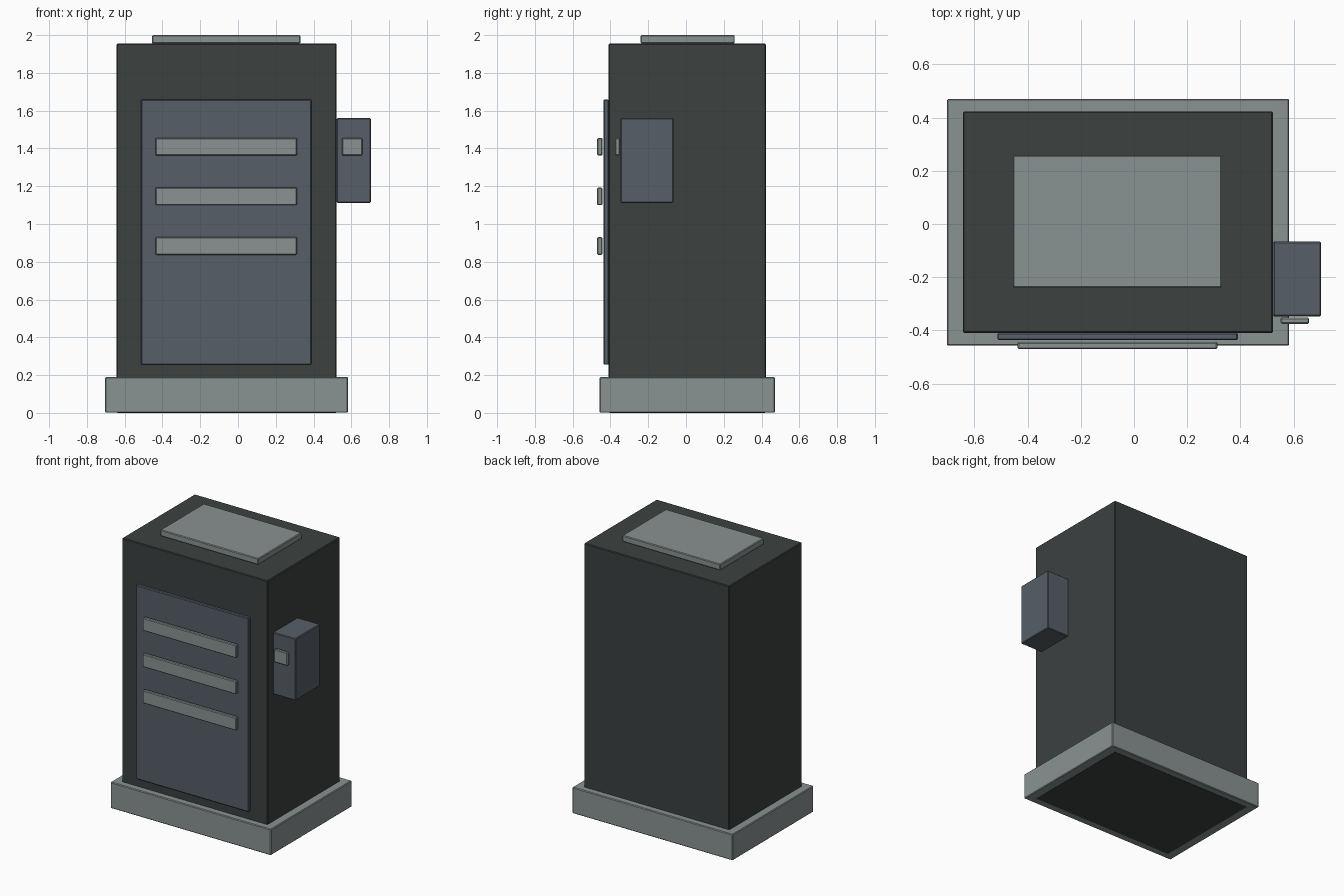
import bpy, bmesh

if "Cube" in bpy.data.objects:
    bpy.data.objects.remove(bpy.data.objects["Cube"])


def material(name, rgb):
    m = bpy.data.materials.new(name)
    lin = [((c / 255 + 0.055) / 1.055) ** 2.4 for c in rgb]
    m.diffuse_color = (*lin, 1)
    m.use_nodes = True
    m.node_tree.nodes["Principled BSDF"].inputs["Base Color"].default_value = m.diffuse_color
    return m


light = material("light grey", (138, 146, 146))
dark = material("charcoal", (60, 65, 64))
blue = material("slate blue", (86, 95, 104))


def box(name, x, y, z, mat, bevel=0.005):
    """Box from axis ranges with slightly softened edges."""
    bm = bmesh.new()
    bmesh.ops.create_cube(bm, size=1)
    for v in bm.verts:
        v.co = [r[0] if c < 0 else r[1] for r, c in zip((x, y, z), v.co)]
    me = bpy.data.meshes.new(name)
    bm.to_mesh(me)
    bm.free()
    me.materials.append(mat)
    ob = bpy.data.objects.new(name, me)
    bpy.context.collection.objects.link(ob)
    b = ob.modifiers.new("edge bevel", "BEVEL")
    b.width = bevel
    b.segments = 1
    return ob


# Plinth and main cabinet (the cabinet runs down through the plinth)
box("plinth", (-0.703, 0.583), (-0.457, 0.47), (0.001, 0.19), light)
box("cabinet_body", (-0.643, 0.522), (-0.409, 0.423), (0, 1.955), dark)
box("top_plate", (-0.455, 0.33), (-0.24, 0.258), (1.955, 2.0), light)

# Front door with three vent slats
box("front_door", (-0.513, 0.39), (-0.436, -0.409), (0.255, 1.66), blue)
for i in range(3):
    zc = 1.409 - 0.2625 * i
    box(f"vent_slat_{i + 1}", (-0.437, 0.313), (-0.47, -0.443),
        (zc - 0.047, zc + 0.047), light)

# Side control box with indicator plate
box("control_box", (0.522, 0.703), (-0.347, -0.066), (1.112, 1.56), blue)
box("control_box_indicator", (0.551, 0.658), (-0.375, -0.351), (1.362, 1.456), light)
